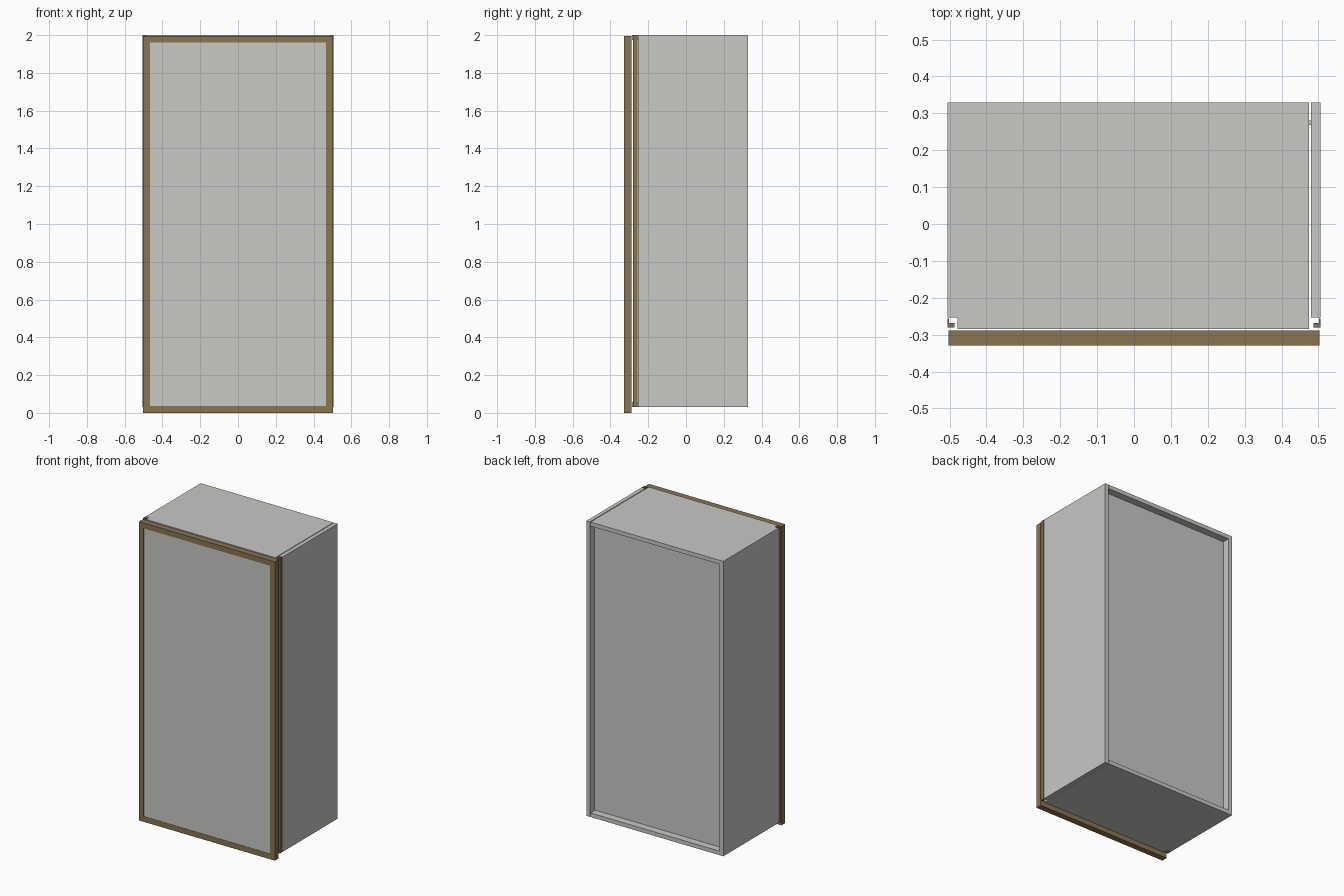
import bpy, bmesh

if "Cube" in bpy.data.objects:
    bpy.data.objects.remove(bpy.data.objects["Cube"])


def material(name, rgb):
    m = bpy.data.materials.new(name)
    m.diffuse_color = (*rgb, 1)
    m.use_nodes = True
    m.node_tree.nodes["Principled BSDF"].inputs["Base Color"].default_value = m.diffuse_color
    return m


GREY = material("light grey board", (0.578, 0.578, 0.558))
BROWN = material("bronze brown trim", (0.246, 0.178, 0.084))


def prism(name, pts, z0, z1, mat):
    """Extrude an xy outline from z0 to z1."""
    bm = bmesh.new()
    face = bm.faces.new([bm.verts.new((x, y, z0)) for x, y in pts])
    ext = bmesh.ops.extrude_face_region(bm, geom=[face])
    for v in ext["geom"]:
        if isinstance(v, bmesh.types.BMVert):
            v.co.z = z1
    bmesh.ops.recalc_face_normals(bm, faces=bm.faces)
    me = bpy.data.meshes.new(name)
    bm.to_mesh(me)
    bm.free()
    me.materials.append(mat)
    ob = bpy.data.objects.new(name, me)
    bpy.context.collection.objects.link(ob)
    return ob


def box(name, x0, x1, y0, y1, z0, z1, mat):
    return prism(name, [(x0, y0), (x1, y0), (x1, y1), (x0, y1)], z0, z1, mat)


W = 0.506            # half width of the carcass
BACK = 0.329
FRONT = -0.285       # front edge of top and bottom boards
SIDE_FRONT = -0.254  # front edge of the side boards
Z0, Z1, T = 0.03, 2.0, 0.027

# Top and bottom boards, notched at the front corners for the grip profiles
outline = [(-0.479, FRONT), (0.475, FRONT), (0.475, BACK),
           (-W, BACK), (-W, SIDE_FRONT), (-0.479, SIDE_FRONT)]
prism("top_board", outline, Z1 - T, Z1, GREY)
prism("bottom_board", outline, Z0, Z0 + T, GREY)

# Side boards; the right one stands a hair clear of the top
box("left_side", -W, -0.479, SIDE_FRONT, BACK, Z0 + T, Z1 - T, GREY)
box("right_side", 0.480, W, SIDE_FRONT, BACK, Z0, Z1, GREY)

# Recessed back panel
box("back_panel", -0.479, 0.480, 0.268, 0.28, Z0 + T, Z1 - T, GREY)

# L-shaped grip profiles in the front corners
for name, s in (("left_grip_profile", -1), ("right_grip_profile", 1)):
    pts = [(W, -0.256), (W, -0.281), (0.487, -0.281), (0.487, -0.269),
           (0.501, -0.269), (0.501, -0.256)]
    prism(name, [(s * x, y) for x, y in pts], Z0, Z1, BROWN)

# Door: brown frame around a grey panel
D, DY0, DY1, DZ1, F = 0.503, -0.329, -0.289, 1.996, 0.036
for name, s in (("left_door_stile", -1), ("right_door_stile", 1)):
    a, b = sorted((s * D, s * (D - F)))
    box(name, a, b, DY0, DY1, 0, DZ1, BROWN)
box("bottom_door_rail", -D + F, D - F, DY0, DY1, 0, F, BROWN)
box("top_door_rail", -D + F, D - F, DY0, DY1, DZ1 - F, DZ1, BROWN)
box("door_panel", -D + F, D - F, DY0 + 0.002, DY1 - 0.002, F, DZ1 - F, GREY)
